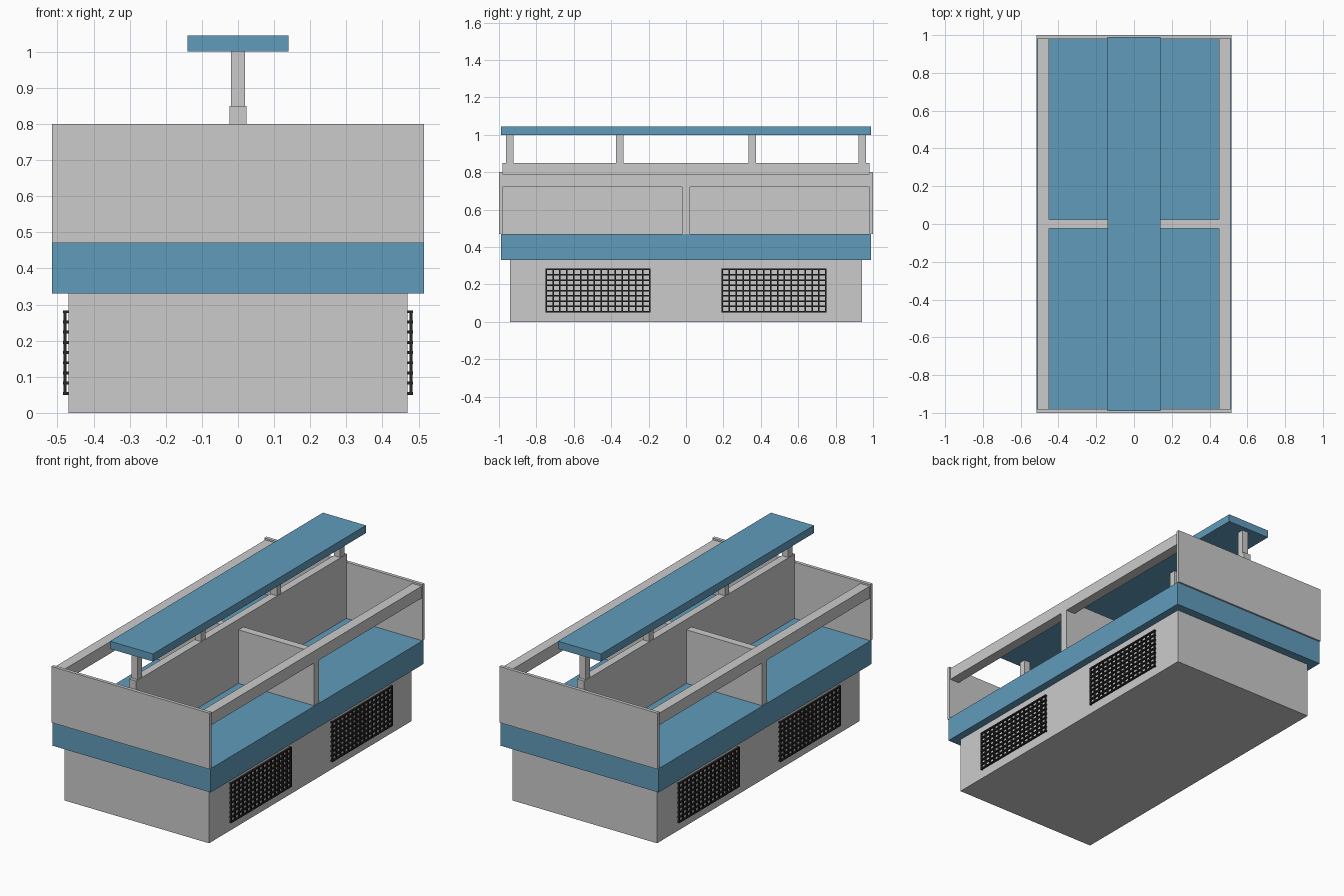
import bpy, bmesh
from mathutils import Vector

if "Cube" in bpy.data.objects:
    bpy.data.objects.remove(bpy.data.objects["Cube"])


def material(name, color):
    m = bpy.data.materials.new(name)
    m.diffuse_color = color
    m.use_nodes = True
    m.node_tree.nodes["Principled BSDF"].inputs["Base Color"].default_value = m.diffuse_color
    return m


BLUE = material("blue_paint", (0.12, 0.33, 0.50, 1))
BLACK = material("black_wire", (0.02, 0.02, 0.02, 1))


def boxes(name, bounds, mat=None):
    """One object made of boxes, each (x0, x1, y0, y1, z0, z1)."""
    bm = bmesh.new()
    for x0, x1, y0, y1, z0, z1 in bounds:
        lo, hi = Vector((x0, y0, z0)), Vector((x1, y1, z1))
        for v in bmesh.ops.create_cube(bm, size=1)["verts"]:
            v.co = (lo + hi) / 2 + v.co * (hi - lo)
    me = bpy.data.meshes.new(name)
    bm.to_mesh(me)
    bm.free()
    ob = bpy.data.objects.new(name, me)
    bpy.context.collection.objects.link(ob)
    if mat:
        me.materials.append(mat)
    return ob


def mirror(ob, x=False, y=False):
    mod = ob.modifiers.new("Mirror", 'MIRROR')
    mod.use_axis = (x, y, False)
    mod.use_mirror_merge = False


# Cabinet body
boxes("base", [(-0.47, 0.47, -0.94, 0.94, 0, 0.33)])
boxes("blue_band", [(-0.515, 0.515, -0.99, 0.99, 0.33, 0.47)], BLUE)

# End panels and side rails
mirror(boxes("end_panel", [(-0.515, 0.515, 0.98, 1.0, 0.47, 0.80)]), y=True)
mirror(boxes("side_rail", [(0.45, 0.51, -0.98, 0.98, 0.72, 0.79)]), x=True)

# Inner walls
boxes("centre_wall", [(-0.02, 0.02, -0.98, 0.98, 0.47, 0.79)])
boxes("centre_rail", [(-0.023, 0.023, -0.98, 0.98, 0.79, 0.85)])
mirror(boxes("cross_divider", [(0.02, 0.51, -0.0225, 0.0225, 0.47, 0.785)]), x=True)

# Raised shelf on posts
boxes("shelf_posts", [(-0.02, 0.02, y - 0.02, y + 0.02, 0.85, 1.0)
                      for y in (-0.942, -0.353, 0.353, 0.942)])
boxes("top_shelf", [(-0.14, 0.14, -0.99, 0.99, 1.0, 1.045)], BLUE)

# Wire vent grilles, two on each side
COLS, ROWS, T = 16, 9, 0.004
Y0, Y1, Z0, Z1 = 0.19, 0.752, 0.05, 0.284
wires = []
for i in range(COLS):
    y = Y0 + T + (Y1 - Y0 - 2 * T) * i / (COLS - 1)
    wires.append((0.475, 0.483, y - T, y + T, Z0, Z1))
for i in range(ROWS):
    z = Z0 + T + (Z1 - Z0 - 2 * T) * i / (ROWS - 1)
    wires.append((0.474, 0.484, Y0, Y1, z - T, z + T))
# Short pegs holding the wires to the base
for y in (Y0 + T, Y1 - T):
    for i in range(ROWS):
        z = Z0 + T + (Z1 - Z0 - 2 * T) * i / (ROWS - 1)
        wires.append((0.469, 0.476, y - T, y + T, z - T, z + T))
mirror(boxes("vent_grille", wires, BLACK), x=True, y=True)
